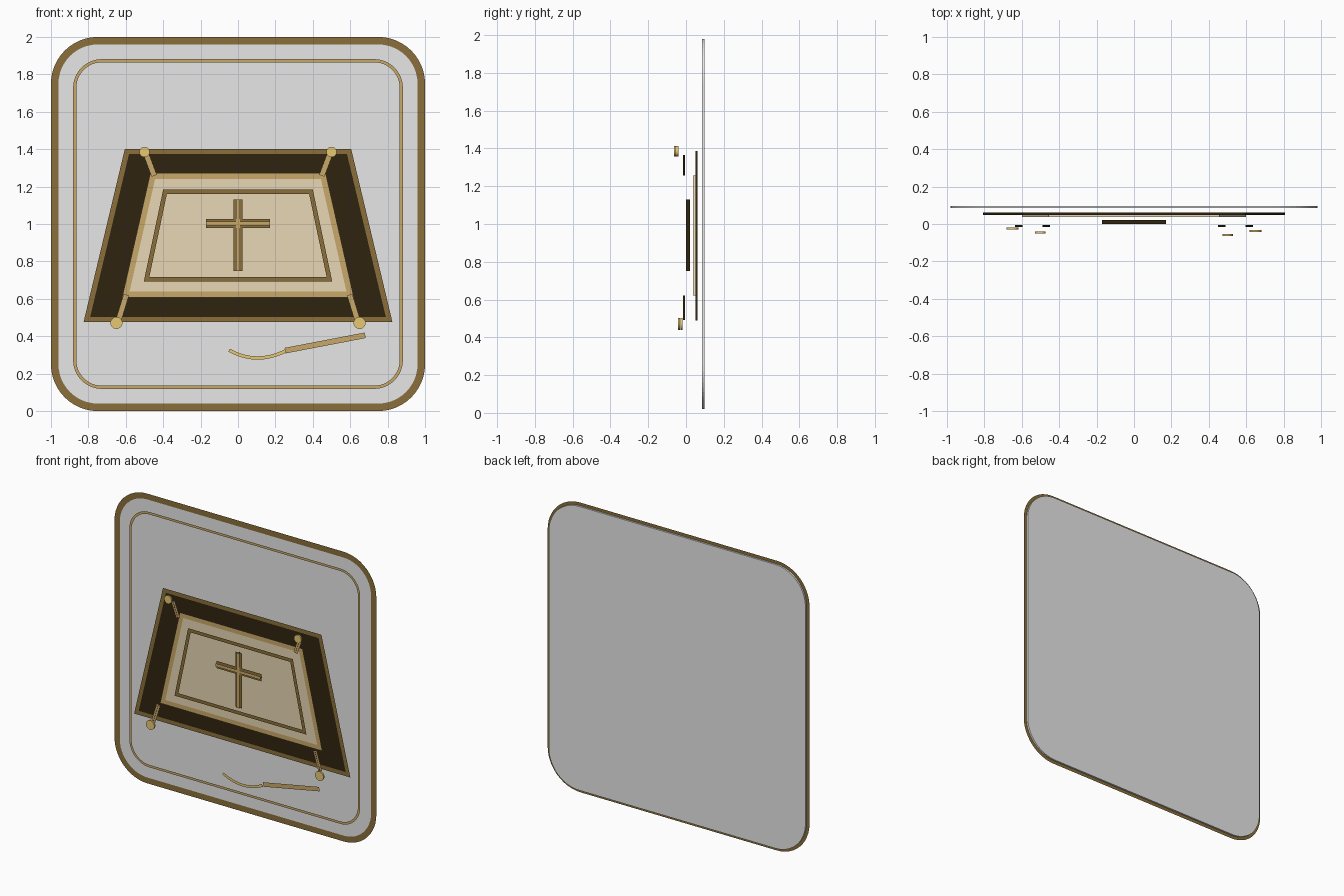
import bpy, bmesh, math
from mathutils import Vector

cube = bpy.data.objects.get("Cube")
if cube:
    bpy.data.objects.remove(cube, do_unlink=True)


def material(name, hex_code):
    """Flat material from an sRGB hex colour."""
    rgb = [int(hex_code[i:i + 2], 16) / 255 for i in (0, 2, 4)]
    lin = [c / 12.92 if c < 0.04045 else ((c + 0.055) / 1.055) ** 2.4 for c in rgb]
    mat = bpy.data.materials.new(name)
    mat.use_nodes = True
    mat.diffuse_color = (*lin, 1)
    mat.node_tree.nodes["Principled BSDF"].inputs["Base Color"].default_value = (*lin, 1)
    return mat


GREY = material("pale grey", "E7E7E7")
BROWN = material("bronze brown", "8B6F3A")
TAN = material("tan gold", "C9A86A")
GOLD = material("bright gold", "E6C873")
CREAM = material("cream", "E8D8B5")
DARK = material("dark umber", "30240F")


def finish(bm, name, mat):
    mesh = bpy.data.meshes.new(name)
    bm.to_mesh(mesh)
    bm.free()
    mesh.materials.append(mat)
    obj = bpy.data.objects.new(name, mesh)
    bpy.context.collection.objects.link(obj)
    return obj


def plate(name, outline, front, back, mat):
    """Solid plate from an (x, z) outline."""
    bm = bmesh.new()
    face = bm.faces.new([bm.verts.new((x, front, z)) for x, z in outline])
    extruded = bmesh.ops.extrude_face_region(bm, geom=[face])["geom"]
    moved = [g for g in extruded if isinstance(g, bmesh.types.BMVert)]
    bmesh.ops.translate(bm, verts=moved, vec=(0, back - front, 0))
    bmesh.ops.recalc_face_normals(bm, faces=bm.faces)
    return finish(bm, name, mat)


def stroke(name, path, width, y, mat, closed=False):
    """Flat mitred ribbon following an (x, z) path."""
    pts = [Vector(p) for p in path]
    n = len(pts)
    bm = bmesh.new()
    pairs = []
    for i, p in enumerate(pts):
        before = pts[i - 1] if closed or i else None
        after = pts[(i + 1) % n] if closed or i < n - 1 else None
        t_in = (p - before).normalized() if before else (after - p).normalized()
        t_out = (after - p).normalized() if after else t_in
        n_in = Vector((-t_in.y, t_in.x))
        n_out = Vector((-t_out.y, t_out.x))
        miter = (n_in + n_out).normalized()
        off = miter * (width / 2 / miter.dot(n_out))
        pairs.append([bm.verts.new((q.x, y, q.y)) for q in (p + off, p - off)])
    for i in range(n if closed else n - 1):
        (a, b), (c, d) = pairs[i], pairs[(i + 1) % n]
        bm.faces.new((a, b, d, c))
    bm.normal_update()
    for f in bm.faces:
        if f.normal.y > 0:
            f.normal_flip()
    return finish(bm, name, mat)


def sheet(name, start, end, front, back, mat):
    """Thin wall running back from a line."""
    bm = bmesh.new()
    (x0, z0), (x1, z1) = start, end
    corners = ((x0, front, z0), (x1, front, z1), (x1, back, z1), (x0, back, z0))
    bm.faces.new([bm.verts.new(c) for c in corners])
    return finish(bm, name, mat)


def rounded_square(half, radius, steps=12):
    pts = []
    for k, (sx, sz) in enumerate(((1, 1), (-1, 1), (-1, -1), (1, -1))):
        for i in range(steps + 1):
            a = math.pi / 2 * (k + i / steps)
            pts.append((sx * (half - radius) + radius * math.cos(a),
                        1 + sz * (half - radius) + radius * math.sin(a)))
    return pts


def trapezoid(bottom, top, z0, z1):
    return [(-bottom, z0), (bottom, z0), (top, z1), (-top, z1)]


def circle(cx, cz, r, steps=32):
    angles = [2 * math.pi * i / steps for i in range(steps)]
    return [(cx + r * math.cos(a), cz + r * math.sin(a)) for a in angles]


# Backing board with its rim and inner line
board = rounded_square(0.98, 0.23)
plate("backing_board", board, 0.085, 0.097, GREY)
stroke("board_rim", board, 0.04, 0.081, BROWN, closed=True)
stroke("board_inner_line", rounded_square(0.873, 0.145), 0.017, 0.074, TAN, closed=True)

# Dark base and cream panel
base = trapezoid(0.808, 0.594, 0.489, 1.387)
plate("dark_base", base, 0.049, 0.061, DARK)
stroke("base_border", base, 0.028, 0.046, BROWN, closed=True)
panel = trapezoid(0.6, 0.456, 0.622, 1.257)
plate("cream_panel", panel, 0.038, 0.049, CREAM)
stroke("panel_border", panel, 0.032, 0.035, TAN, closed=True)
stroke("panel_frame", trapezoid(0.489, 0.39, 0.704, 1.173), 0.024, 0.027, BROWN, closed=True)

# Cross: broad brown bars with narrow highlights and thin walls behind
upright = ((0, 0.75), (0, 1.13))
crossbar = ((-0.172, 1.003), (0.172, 1.003))
for name, line, y in (("upright", upright, 0.01), ("crossbar", crossbar, 0.009)):
    sheet("cross_" + name + "_wall", *line, 0.0, 0.022, DARK)
    stroke("cross_" + name, line, 0.05, y, BROWN)
    stroke("cross_" + name + "_highlight", line, 0.022, y - 0.009, TAN)

# Corner links and knobs
for side, s in (("right", -1), ("left", 1)):
    for level, knob, r, start, end, front in (
            ("lower", (0.65, 0.471), 0.032, (0.637, 0.492), (0.597, 0.622), -0.03),
            ("upper", (0.5, 1.385), 0.028, (0.488, 1.365), (0.448, 1.258), -0.052)):
        tag = level + "_" + side
        line = ((s * start[0], start[1]), (s * end[0], end[1]))
        sheet("link_wall_" + tag, *line, -0.016, -0.005, DARK)
        stroke("link_" + tag, line, 0.03, -0.014, TAN)
        # Each knob sits one layer apart from its neighbours
        y = front + (-0.012 if (s > 0) else 0)
        plate("knob_" + tag, circle(s * knob[0], knob[1], r), y, y + 0.011, GOLD)

# Pointer with a curved tip
stroke("pointer_handle", ((0.252, 0.323), (0.68, 0.405)), 0.03, -0.084, TAN)
tip = []
for i in range(17):
    t = i / 16
    x = -0.047 * (1 - t) ** 2 + 0.2 * t * (1 - t) + 0.255 * t * t
    z = 0.325 * (1 - t) ** 2 + 2 * 0.244 * t * (1 - t) + 0.322 * t * t
    tip.append((x, z))
stroke("pointer_tip", tip, 0.018, -0.097, GOLD)
